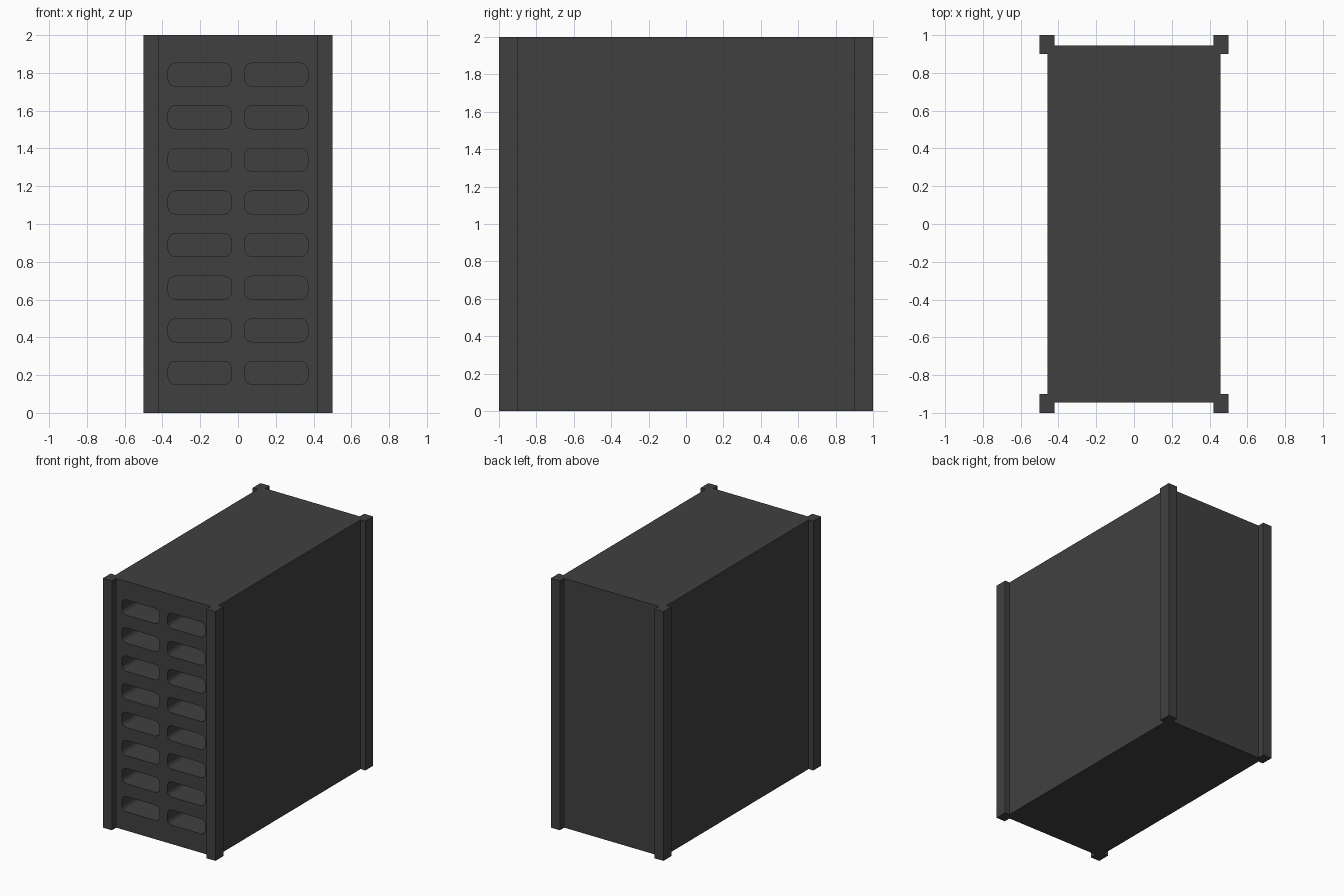
import bpy, bmesh, math
from mathutils import Vector

if "Cube" in bpy.data.objects:
    bpy.data.objects.remove(bpy.data.objects["Cube"])

dark = bpy.data.materials.new("charcoal_metal")
dark.diffuse_color = (0.051, 0.051, 0.051, 1)
dark.use_nodes = True
dark.node_tree.nodes["Principled BSDF"].inputs["Base Color"].default_value = dark.diffuse_color


def add_prism(bm, base, offset):
    """Extrude a closed outline of 3D points along offset."""
    a = [bm.verts.new(p) for p in base]
    b = [bm.verts.new(Vector(p) + Vector(offset)) for p in base]
    n = len(a)
    bm.faces.new(a)
    bm.faces.new(b[::-1])
    for i in range(n):
        j = (i + 1) % n
        bm.faces.new((a[i], b[i], b[j], a[j]))


def finish(name, bm):
    bmesh.ops.recalc_face_normals(bm, faces=bm.faces[:])
    mesh = bpy.data.meshes.new(name)
    bm.to_mesh(mesh)
    bm.free()
    mesh.materials.append(dark)
    obj = bpy.data.objects.new(name, mesh)
    bpy.context.collection.objects.link(obj)
    return obj


def rounded_rect(cx, cz, w, h, r, y, steps=5):
    pts = []
    for k, (sx, sz) in enumerate(((1, 1), (-1, 1), (-1, -1), (1, -1))):
        for s in range(steps + 1):
            t = math.pi / 2 * (k + s / steps)
            pts.append((cx + sx * (w / 2 - r) + r * math.cos(t), y,
                        cz + sz * (h / 2 - r) + r * math.sin(t)))
    return pts


# Cabinet body
X, Y, H = 0.458, 0.945, 2.0
bm = bmesh.new()
add_prism(bm, [(-X, -Y, 0), (X, -Y, 0), (X, Y, 0), (-X, Y, 0)], (0, 0, H))
body = finish("cabinet_body", bm)

# Two columns of rounded slots cut into the front
bm = bmesh.new()
for side in (-1, 1):
    for row in range(8):
        outline = rounded_rect(side * 0.2025, 0.212 + row * 0.2255,
                               0.335, 0.122, 0.04, -Y - 0.1)
        add_prism(bm, outline, (0, 0.4, 0))
cutter = finish("slot_cutter", bm)
cutter.hide_render = True
cutter.hide_set(True)
cut = body.modifiers.new("slots", 'BOOLEAN')
cut.operation = 'DIFFERENCE'
cut.solver = 'EXACT'
cut.object = cutter

# L-shaped corner posts wrapped around the body edges
profile = [(0.42, 1.0), (0.5, 1.0), (0.5, 0.9), (X, 0.9), (X, Y), (0.42, Y)]
for sx, xn in ((-1, "left"), (1, "right")):
    for sy, yn in ((-1, "front"), (1, "back")):
        bm = bmesh.new()
        add_prism(bm, [(sx * x, sy * y, 0) for x, y in profile], (0, 0, H))
        finish(f"corner_post_{yn}_{xn}", bm)
